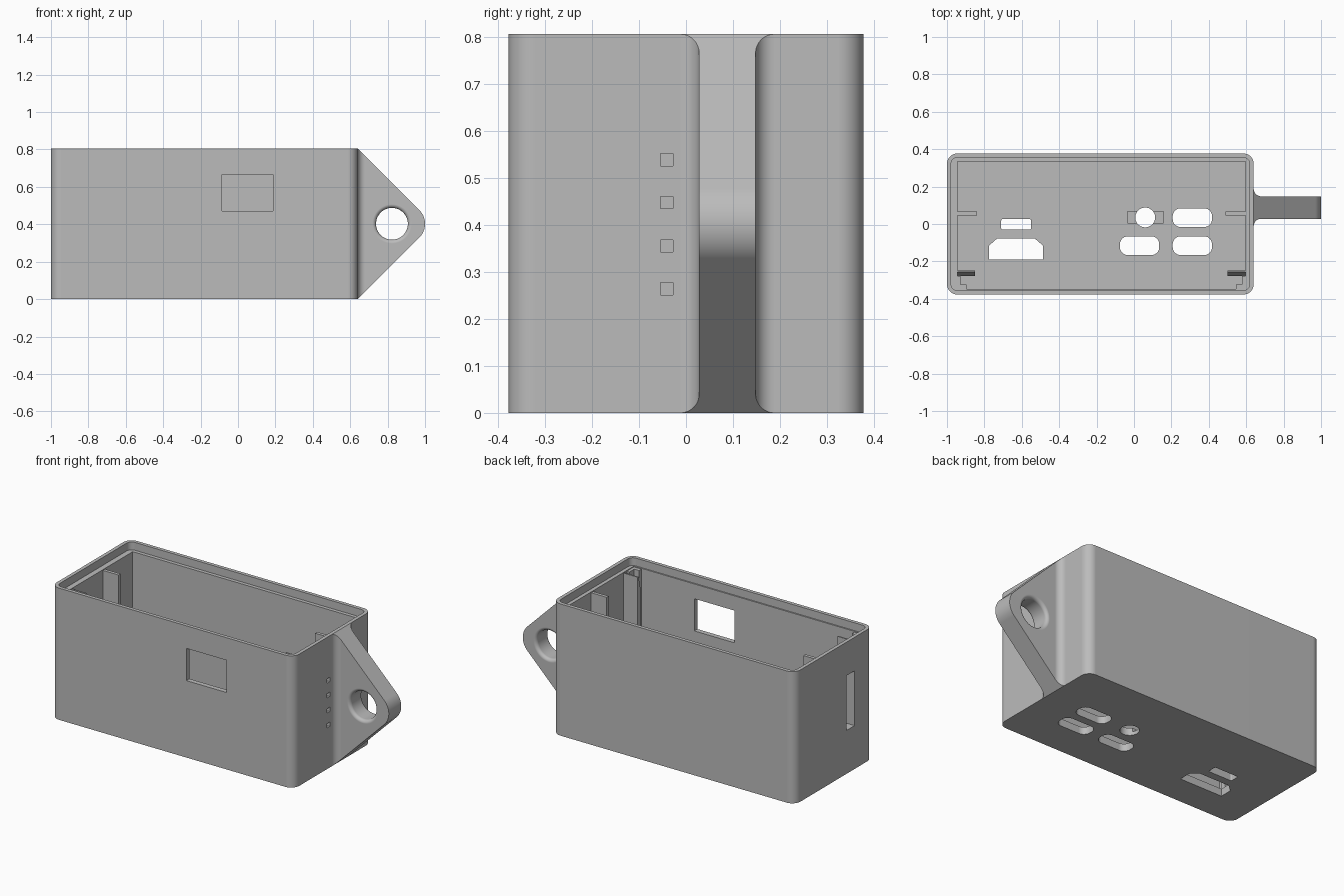
import bpy, bmesh, math

if "Cube" in bpy.data.objects:
    bpy.data.objects.remove(bpy.data.objects["Cube"])

H, FLOOR, LEDGE = 0.805, 0.045, 0.757
grey = bpy.data.materials.new("light grey plastic")
grey.diffuse_color = (0.5, 0.5, 0.5, 1)
grey.use_nodes = True
grey.node_tree.nodes["Principled BSDF"].inputs["Base Color"].default_value = grey.diffuse_color


def arc(cx, cy, r, a0, a1, n=12):
    return [(cx + r * math.cos(math.radians(a0 + (a1 - a0) * i / n)),
             cy + r * math.sin(math.radians(a0 + (a1 - a0) * i / n))) for i in range(n + 1)]


def rect(x0, x1, y0, y1, r=0.0, n=12):
    if r == 0:
        return [(x0, y0), (x1, y0), (x1, y1), (x0, y1)]
    return (arc(x0 + r, y0 + r, r, 180, 270, n) + arc(x1 - r, y0 + r, r, 270, 360, n)
            + arc(x1 - r, y1 - r, r, 0, 90, n) + arc(x0 + r, y1 - r, r, 90, 180, n))


def finish(name, bm):
    bmesh.ops.recalc_face_normals(bm, faces=bm.faces[:])
    me = bpy.data.meshes.new(name)
    bm.to_mesh(me)
    bm.free()
    ob = bpy.data.objects.new(name, me)
    bpy.context.collection.objects.link(ob)
    me.materials.append(grey)
    return ob


def prism(name, pts, axis, a, b):
    """Extrude a 2D outline from a to b along the axis."""
    place = {'x': lambda u, v, w: (w, u, v), 'y': lambda u, v, w: (u, w, v),
             'z': lambda u, v, w: (u, v, w)}[axis]
    bm = bmesh.new()
    lo = [bm.verts.new(place(u, v, a)) for u, v in pts]
    hi = [bm.verts.new(place(u, v, b)) for u, v in pts]
    bm.faces.new(lo)
    bm.faces.new(hi)
    for i in range(len(pts)):
        j = (i + 1) % len(pts)
        bm.faces.new((lo[i], lo[j], hi[j], hi[i]))
    return finish(name, bm)


def activate(ob):
    bpy.ops.object.select_all(action='DESELECT')
    ob.select_set(True)
    bpy.context.view_layer.objects.active = ob


def cut(ob, tool, op='DIFFERENCE'):
    activate(ob)
    m = ob.modifiers.new("cut", 'BOOLEAN')
    m.operation, m.object, m.solver = op, tool, 'EXACT'
    bpy.ops.object.modifier_apply(modifier=m.name)
    bpy.data.objects.remove(tool)


def smooth(ob):
    activate(ob)
    bpy.ops.object.shade_smooth_by_angle(angle=math.radians(30))
    m = ob.modifiers.new("even shading", 'WEIGHTED_NORMAL')
    m.keep_sharp = True


# Case: rounded shell with main cavity and a thinner lip around the top
case = prism("case", rect(-1, 0.64, -0.377, 0.377, 0.055), 'z', 0, H)
cut(case, prism("cavity", rect(-0.945, 0.595, -0.347, 0.333), 'z', FLOOR, 1))
cut(case, prism("lip", rect(-0.978, 0.618, -0.355, 0.355, 0.033), 'z', LEDGE, 1))

# Openings in the floor
port = [(-0.775, -0.19), (-0.487, -0.19), (-0.487, -0.115), (-0.53, -0.078),
        (-0.732, -0.078), (-0.775, -0.115)]
floor_holes = [port,
               rect(-0.71, -0.55, -0.03, 0.026, 0.008, 4),
               arc(0.06, 0.035, 0.053, 0, 352.5, 47)]
for x, y in ((0.207, -0.016), (0.207, -0.166), (-0.075, -0.166)):
    floor_holes.append(rect(x, x + 0.21, y, y + 0.1, 0.042))
for pts in floor_holes:
    cut(case, prism("floor_hole", pts, 'z', -0.1, 0.2))
cut(case, prism("button_pocket", rect(-0.035, 0.157, 0.005, 0.067), 'z', 0.022, 0.2))

# Front window, left slot and four small light holes on the right
cut(case, prism("window", rect(-0.085, 0.187, 0.47, 0.667), 'y', -0.5, -0.3))
cut(case, prism("slot", rect(-0.2, -0.12, 0.265, 0.6), 'x', -1.1, -0.9))
for z in (0.264, 0.355, 0.447, 0.538):
    cut(case, prism("light_hole", rect(-0.054, -0.028, z - 0.013, z + 0.013), 'x', 0.55, 0.7))
smooth(case)

# Hanging lug: filleted plan outline intersected with the pointed side outline
plan = ([(0.63, -0.012)] + arc(0.68, -0.012, 0.04, 180, 90) + [(1.05, 0.028), (1.05, 0.148)]
        + arc(0.68, 0.188, 0.04, 270, 180) + [(0.63, 0.188)])
side = ([(0.63, 0), (0.64, 0)] + arc(0.896, H / 2, 0.104, -45, 45, 24)
        + [(0.64, H), (0.63, H)])
lug = prism("hanging_lug", plan, 'z', -0.1, 1)
cut(lug, prism("lug_side", side, 'y', -0.3, 0.4), 'INTERSECT')

# Lug hole with rounded rims, turned around the y axis
R, F = 0.085, 0.02
prof = ([(R + F, -0.05)] + arc(R + F, 0.028 + F, F, 270, 180, 8)
        + arc(R + F, 0.148 - F, F, 180, 90, 8) + [(R + F, 0.22)])
bm = bmesh.new()
N = 64
rings = [[bm.verts.new((0.823 + r * math.cos(2 * math.pi * k / N), y,
                        H / 2 + r * math.sin(2 * math.pi * k / N))) for k in range(N)]
         for r, y in prof]
for p, q in zip(rings, rings[1:]):
    for k in range(N):
        bm.faces.new((p[k], p[(k + 1) % N], q[(k + 1) % N], q[k]))
bm.faces.new(rings[0])
bm.faces.new(rings[-1])
cut(lug, finish("lug_hole", bm))
smooth(lug)

# Board guides inside, mirrored about the middle of the case
MID, HALF = -0.175, 0.775
for name, s in (("left", -1), ("right", 1)):
    def span(depth):
        return sorted((MID + s * HALF, MID + s * (0.77 - depth)))
    prism(name + "_rail", rect(*span(0.105), 0.046, 0.066), 'z', FLOOR - 0.01, LEDGE - 0.005)
    clip = [(-0.278, FLOOR - 0.01), (-0.248, FLOOR - 0.01), (-0.248, LEDGE - 0.005),
            (-0.256, LEDGE - 0.005), (-0.278, 0.66)]
    prism(name + "_clip_rail", clip, 'x', *span(0.095))
    prism(name + "_spacer", rect(*span(0.018), -0.325, -0.278), 'z', FLOOR - 0.01, LEDGE - 0.005)
    prism(name + "_corner_block", rect(*span(0.05), -0.35, -0.324), 'z', FLOOR - 0.01, LEDGE - 0.005)
